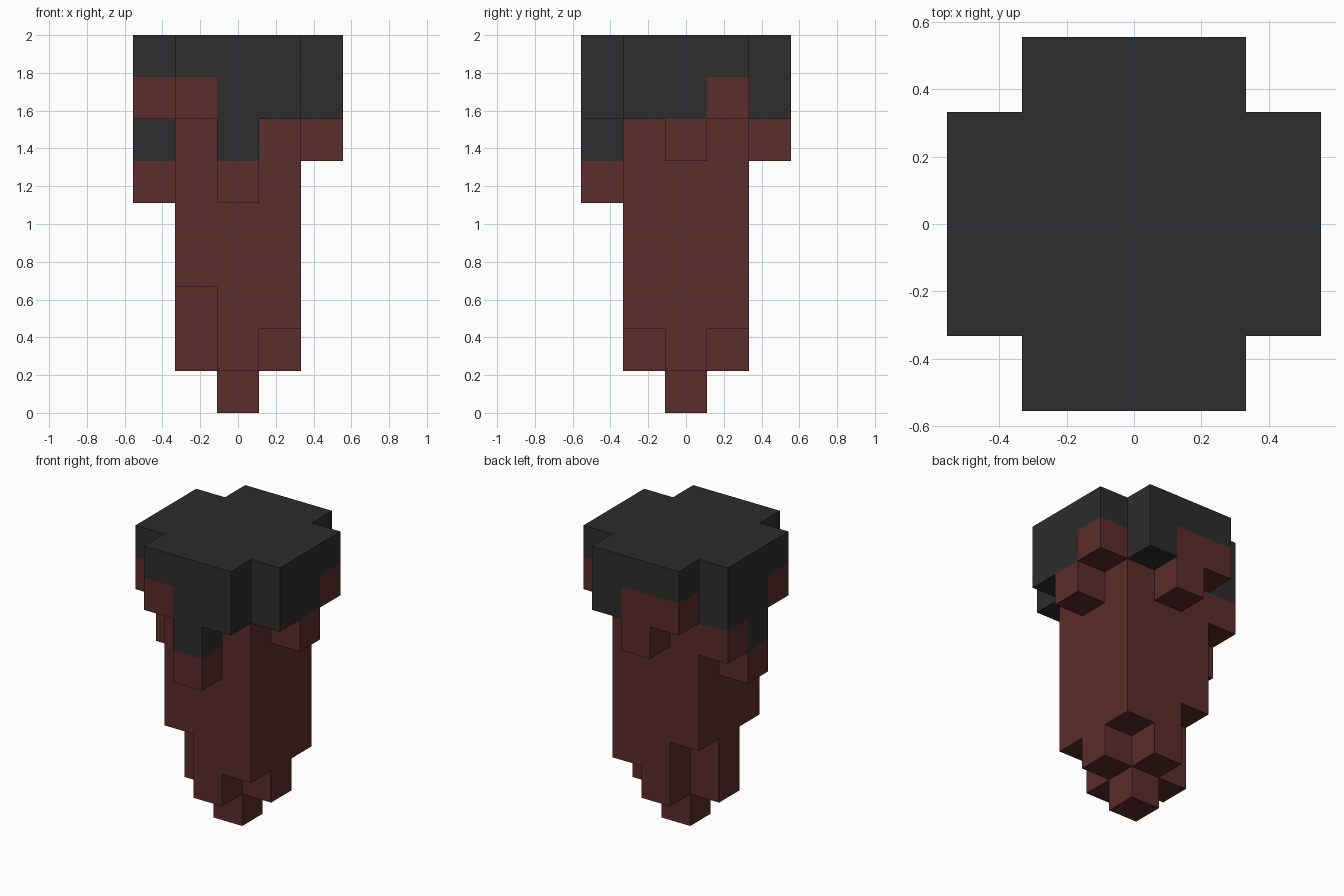
import bpy, bmesh
from mathutils import Vector

old = bpy.data.objects.get("Cube")
if old:
    bpy.data.objects.remove(old, do_unlink=True)

LAYERS = 9
UNIT = 2 / LAYERS
AXES = [Vector(a) for a in ((1, 0, 0), (0, 1, 0), (0, 0, 1))]


def material(name, rgb):
    m = bpy.data.materials.new(name)
    m.use_nodes = True
    m.diffuse_color = (*rgb, 1)
    bsdf = m.node_tree.nodes["Principled BSDF"]
    bsdf.inputs["Base Color"].default_value = (*rgb, 1)
    bsdf.inputs["Roughness"].default_value = 0.9
    return m


def block_part(name, cells, solid, mat):
    """Skin a set of unit blocks, leaving out faces buried in the solid."""
    bm = bmesh.new()
    for cell in cells:
        centre = Vector(cell) + Vector((0, 0, 0.5))
        for i, axis in enumerate(AXES):
            u, v = AXES[(i + 1) % 3] / 2, AXES[(i + 2) % 3] / 2
            for side in (1, -1):
                n = axis * side
                if tuple(int(c + d) for c, d in zip(cell, n)) in solid:
                    continue
                mid = centre + n / 2
                loop = [mid - u - v, mid + u - v, mid + u + v, mid - u + v]
                bm.faces.new([bm.verts.new(p * UNIT) for p in loop[::side]])
    bmesh.ops.remove_doubles(bm, verts=bm.verts[:], dist=0.001)
    bmesh.ops.dissolve_limit(bm, angle_limit=0.01, verts=bm.verts[:], edges=bm.edges[:])
    mesh = bpy.data.meshes.new(name)
    bm.to_mesh(mesh)
    bm.free()
    mesh.materials.append(mat)
    bpy.context.collection.objects.link(bpy.data.objects.new(name, mesh))


# Hanging columns: (x, y) -> (bottom layer, layer where the dark crust starts)
core = {(x, y): (1, 8) for x in (-1, 0, 1) for y in (-1, 0, 1)}
core[0, 0] = (0, 8)
core[1, -1] = core[1, 1] = (2, 8)
core[-1, -1] = core[-1, 1] = (3, 8)

# Overhanging arms, each listed from the low to the high end of its side
front = [(7, 8), (5, 6), (7, 7)]
back = [(7, 8), (6, 8), (7, 7)]
left = [(7, 7), (6, 7), (7, 8)]
right = [(7, 8), (5, 6), (6, 7)]
arms = {}
for i in range(3):
    arms[i - 1, -2] = front[i]
    arms[i - 1, 2] = back[i]
    arms[2, i - 1] = left[i]
    arms[-2, i - 1] = right[i]


def red_cells(columns):
    return {(x, y, z) for (x, y), (low, dark) in columns.items() for z in range(low, dark)}


def dark_cells(columns):
    return {(x, y, z) for (x, y), (_, dark) in columns.items() for z in range(dark, LAYERS)}


body, ledges = red_cells(core), red_cells(arms)
crust = dark_cells(core) | dark_cells(arms)
solid = body | ledges | crust

red = material("dark red rock", (0.107, 0.025, 0.025))
charcoal = material("charcoal crust", (0.026, 0.026, 0.026))

block_part("hanging_body", body, solid, red)
block_part("red_ledges", ledges, solid, red)
block_part("top_crust", crust, solid, charcoal)
